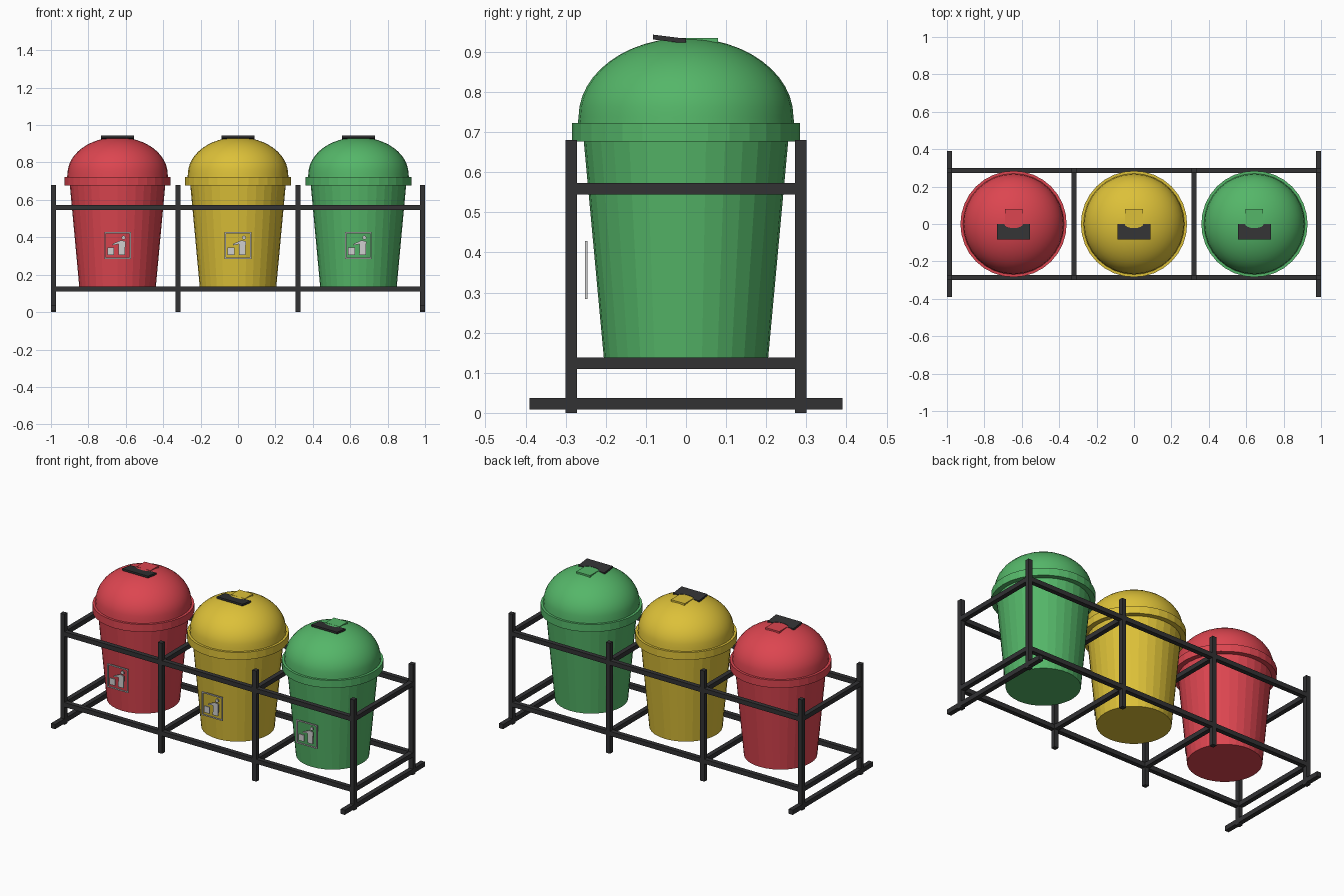
import bpy
import bmesh
import math
from mathutils import Matrix, Vector

cube = bpy.data.objects.get("Cube")
if cube:
    bpy.data.objects.remove(cube, do_unlink=True)


def make_material(name, rgb):
    mat = bpy.data.materials.new(name)
    mat.use_nodes = True
    mat.diffuse_color = (*rgb, 1)
    mat.node_tree.nodes["Principled BSDF"].inputs["Base Color"].default_value = (*rgb, 1)
    return mat


RED = make_material("red plastic", (0.72, 0.06, 0.08))
YELLOW = make_material("yellow plastic", (0.72, 0.53, 0.04))
GREEN = make_material("green plastic", (0.09, 0.47, 0.14))
DARK = make_material("dark metal", (0.032, 0.032, 0.034))
GREY = make_material("light grey sign", (0.62, 0.62, 0.62))


def finish(bm, name, mat, smooth=False):
    bmesh.ops.recalc_face_normals(bm, faces=bm.faces)
    for face in bm.faces:
        face.smooth = smooth
    mesh = bpy.data.meshes.new(name)
    bm.to_mesh(mesh)
    bm.free()
    mesh.materials.append(mat)
    obj = bpy.data.objects.new(name, mesh)
    bpy.context.collection.objects.link(obj)
    return obj


def add_box(bm, low, high):
    low, high = Vector(low), Vector(high)
    matrix = Matrix.Translation((low + high) / 2) @ Matrix.Diagonal((*(high - low), 1))
    bmesh.ops.create_cube(bm, size=1, matrix=matrix)


def box(name, low, high, mat):
    bm = bmesh.new()
    add_box(bm, low, high)
    return finish(bm, name, mat)


def lathe(name, profile, x, mat, sides=32, smooth=False):
    """Spin (radius, height) points about the upright axis through x."""
    bm = bmesh.new()
    verts = [bm.verts.new((r, 0, z)) for r, z in profile]
    edges = [bm.edges.new(pair) for pair in zip(verts, verts[1:])]
    bmesh.ops.spin(bm, geom=verts + edges, cent=(0, 0, 0), axis=(0, 0, 1),
                   angle=math.tau, steps=sides)
    bmesh.ops.remove_doubles(bm, verts=bm.verts, dist=0.0005)
    bmesh.ops.translate(bm, verts=bm.verts, vec=(x, 0, 0))
    return finish(bm, name, mat, smooth)


def add_plate(bm, outline, shift):
    """Close an outline of 3D points and thicken it along shift."""
    face = bm.faces.new([bm.verts.new(p) for p in outline])
    top = bmesh.ops.extrude_face_region(bm, geom=[face])["geom"]
    bmesh.ops.translate(bm, vec=shift,
                        verts=[v for v in top if isinstance(v, bmesh.types.BMVert)])


# Frame: posts, long rails, cross rails and feet
END, MID, SIDE, T = 0.986, 0.321, 0.286, 0.014
RAILS = (0.124, 0.559)
for i, x in enumerate((-END, -MID, MID, END)):
    for side, y in (("front", -SIDE), ("back", SIDE)):
        box(f"{side}_post_{i}", (x - T, y - T, 0), (x + T, y + T, 0.68), DARK)
    for level, z in zip(("lower", "upper"), RAILS):
        box(f"{level}_cross_rail_{i}", (x - T, -SIDE, z - T), (x + T, SIDE, z + T), DARK)
for side, y in (("front", -SIDE), ("back", SIDE)):
    for level, z in zip(("lower", "upper"), RAILS):
        box(f"{side}_{level}_rail", (-END, y - T, z - T), (END, y + T, z + T), DARK)
for side, x in (("right", -END), ("left", END)):
    box(f"{side}_foot", (x - T, -0.39, 0.008), (x + T, 0.39, 0.037), DARK)


def handle(name, x):
    # Tilted grip plate with a scooped back edge
    scoop = [(0.05 * math.cos(a), -0.022 * math.sin(a))
             for a in (math.pi * k / 8 for k in range(9))]
    outline = [(-0.088, 0), (-0.088, -0.082), (0.088, -0.082), (0.088, 0)] + scoop
    bm = bmesh.new()
    add_plate(bm, [(x + px, py, 0.921 - 0.05 * py * 0.5) for px, py in outline],
              (0, 0, 0.012))
    for v in bm.verts:
        v.co.z += -0.1 * v.co.y
    return finish(bm, name, DARK)


def sign(name, x):
    # Square border with a figure dropping litter into a bin
    front, back = -0.252, -0.245
    bm = bmesh.new()
    w, b, low, high = 0.071, 0.007, 0.284, 0.428
    bars = [(-w, w, low, low + b), (-w, w, high - b, high),
            (-w, -w + b, low + b, high - b), (w - b, w, low + b, high - b),
            (-0.055, -0.018, 0.305, 0.345)]
    for x0, x1, z0, z1 in bars:
        add_box(bm, (x + x0, front, z0), (x + x1, back, z1))
    figure = [(0.004, 0.305), (0.04, 0.305), (0.042, 0.378), (0.018, 0.384),
              (-0.028, 0.364), (-0.026, 0.357), (0.006, 0.364)]
    head = [(0.032 + 0.011 * math.cos(a), 0.398 + 0.011 * math.sin(a))
            for a in (math.tau * k / 10 for k in range(10))]
    for outline in (figure, head):
        add_plate(bm, [(x + px, front, pz) for px, pz in outline], (0, back - front, 0))
    return finish(bm, name, GREY)


# Dome profile, from a short upright edge to the crown
dome = [(0.27, 0.72)]
for k in range(13):
    a = math.pi / 2 * k / 12
    dome.append((0.268 * math.cos(a), 0.738 + 0.197 * math.sin(a)))

# Three bins with lids, handles and signs
for word, x, mat in (("red", -0.644, RED), ("yellow", 0, YELLOW), ("green", 0.644, GREEN)):
    lathe(f"{word}_bin_body", [(0, 0.138), (0.205, 0.138), (0.257, 0.7)], x, mat)
    lathe(f"{word}_lid_rim", [(0.25, 0.677), (0.284, 0.677), (0.284, 0.723), (0.262, 0.723)],
          x, mat)
    lathe(f"{word}_lid_dome", dome, x, mat, smooth=True)
    box(f"{word}_lid_hinge_pad", (x - 0.047, 0, 0.915), (x + 0.047, 0.08, 0.935), mat)
    handle(f"{word}_lid_handle", x)
    sign(f"{word}_bin_sign", x)
